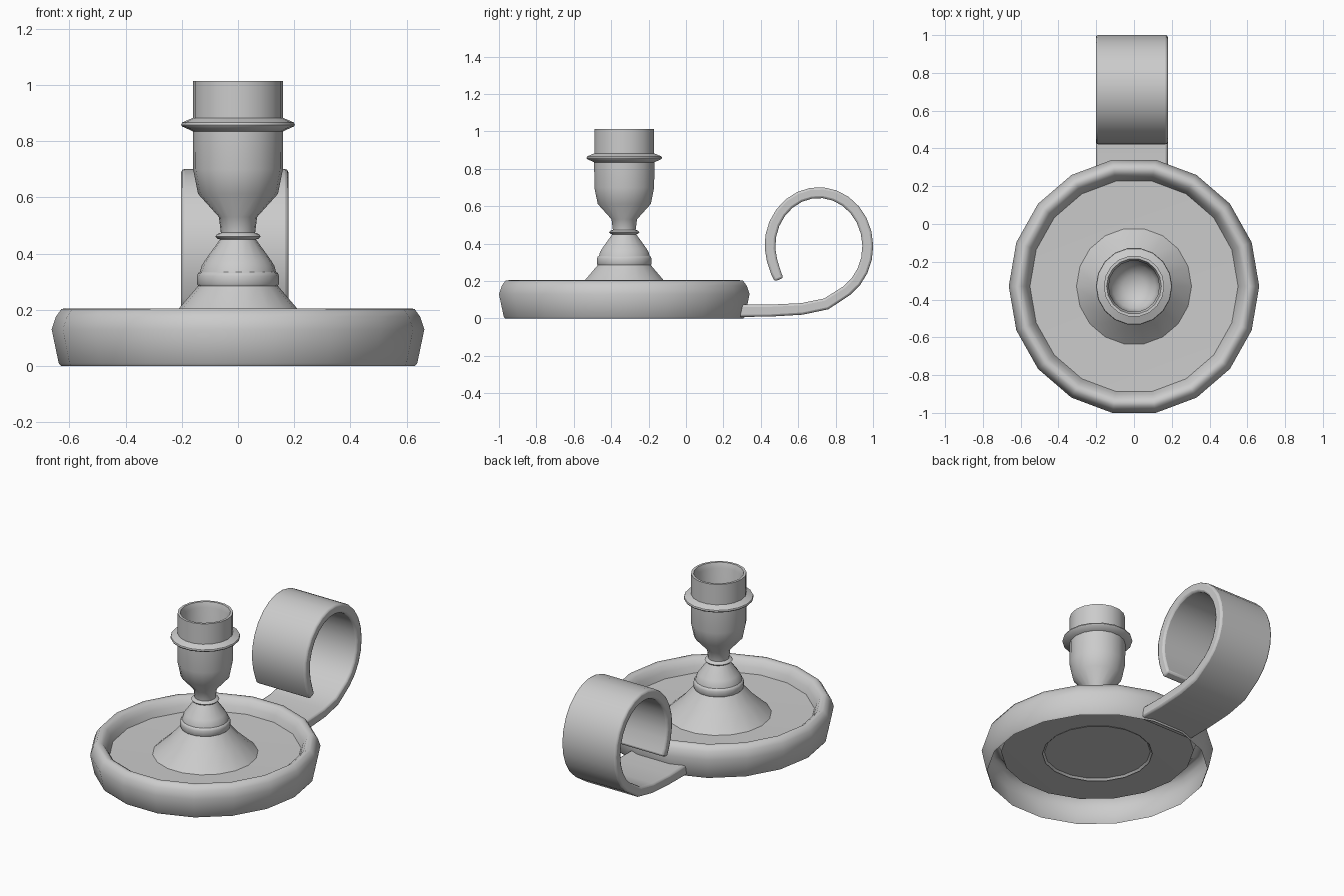
import bpy, bmesh, math

if "Cube" in bpy.data.objects:
    bpy.data.objects.remove(bpy.data.objects["Cube"])

CY = -0.33   # y of the dish and socket axis


def finish(name, bm, angle):
    bmesh.ops.remove_doubles(bm, verts=bm.verts, dist=1e-5)
    mesh = bpy.data.meshes.new(name)
    bm.to_mesh(mesh)
    bm.free()
    obj = bpy.data.objects.new(name, mesh)
    bpy.context.collection.objects.link(obj)
    bpy.ops.object.select_all(action='DESELECT')
    obj.select_set(True)
    bpy.context.view_layer.objects.active = obj
    bpy.ops.object.shade_smooth_by_angle(angle=math.radians(angle))
    return obj


def lathe(name, profile, sides=18, y_scale=1.0, angle=40):
    """Spin (radius, z) points around the candlestick axis."""
    bm = bmesh.new()
    rings = []
    for r, z in profile:
        if r == 0:
            rings.append([bm.verts.new((0, CY, z))] * sides)
            continue
        rings.append([bm.verts.new((r * math.cos(2 * math.pi * j / sides),
                                    CY + y_scale * r * math.sin(2 * math.pi * j / sides), z))
                      for j in range(sides)])
    for a, b in zip(rings, rings[1:]):
        for j in range(sides):
            k = (j + 1) % sides
            bm.faces.new(list(dict.fromkeys((a[j], a[k], b[k], b[j]))))
    return finish(name, bm, angle)


# Dish: open-bottomed shell with a rolled rim and a raised floor
lathe("dish", [(0.63, 0.0), (0.638, 0.01), (0.663, 0.13), (0.648, 0.175), (0.628, 0.203),
               (0.605, 0.205), (0.585, 0.192), (0.565, 0.16), (0.551, 0.122), (0, 0.11)],
      y_scale=1.026, angle=60)

# Candle socket: flared foot, beads, cup, flange and hollow bore
lathe("candle_socket", [
    (0.317, 0.105), (0.21, 0.205), (0.142, 0.285),
    (0.146, 0.292), (0.146, 0.32), (0.142, 0.33), (0.135, 0.335),
    (0.13, 0.355), (0.118, 0.375), (0.064, 0.45),
    (0.074, 0.453), (0.081, 0.461), (0.074, 0.469), (0.061, 0.474),
    (0.068, 0.53), (0.142, 0.612), (0.16, 0.7), (0.161, 0.835),
    (0.199, 0.852), (0.202, 0.858), (0.199, 0.866), (0.16, 0.883),
    (0.16, 1.013), (0.145, 1.013), (0.134, 0.98), (0.134, 0.7), (0.115, 0.63), (0.06, 0.59), (0, 0.58)],
    y_scale=1.015)

# Handle: broad strap curling up and over behind the dish
path = [(0.265, 0.041, 0.033), (0.45, 0.042, 0.032), (0.62, 0.051, 0.031), (0.75, 0.078, 0.031)]
for d in range(-55, 181, 14):
    t = math.radians(d)
    path.append((0.71 + 0.262 * math.cos(t), 0.385 + 0.288 * math.sin(t), 0.029))
path += [(0.45, 0.37, 0.028), (0.46, 0.31, 0.028), (0.479, 0.25, 0.027), (0.497, 0.207, 0.025)]

bm = bmesh.new()
sections = []
for i, (y, z, half) in enumerate(path):
    y0, z0, _ = path[max(i - 1, 0)]
    y1, z1, _ = path[min(i + 1, len(path) - 1)]
    length = math.hypot(y1 - y0, z1 - z0)
    ny, nz = -(z1 - z0) / length * half, (y1 - y0) / length * half
    sections.append([bm.verts.new((x, y + s * ny, z + s * nz))
                     for x, s in ((-0.202, -1), (0.179, -1), (0.179, 1), (-0.202, 1))])
for a, b in zip(sections, sections[1:]):
    for j in range(4):
        k = (j + 1) % 4
        bm.faces.new((a[j], a[k], b[k], b[j]))
bm.faces.new(sections[0])
bm.faces.new(sections[-1])
bmesh.ops.recalc_face_normals(bm, faces=bm.faces)
handle = finish("handle", bm, 60)
bevel = handle.modifiers.new("soft_edges", 'BEVEL')
bevel.width = 0.012
bevel.segments = 2
bevel.limit_method = 'ANGLE'
bevel.angle_limit = math.radians(50)
